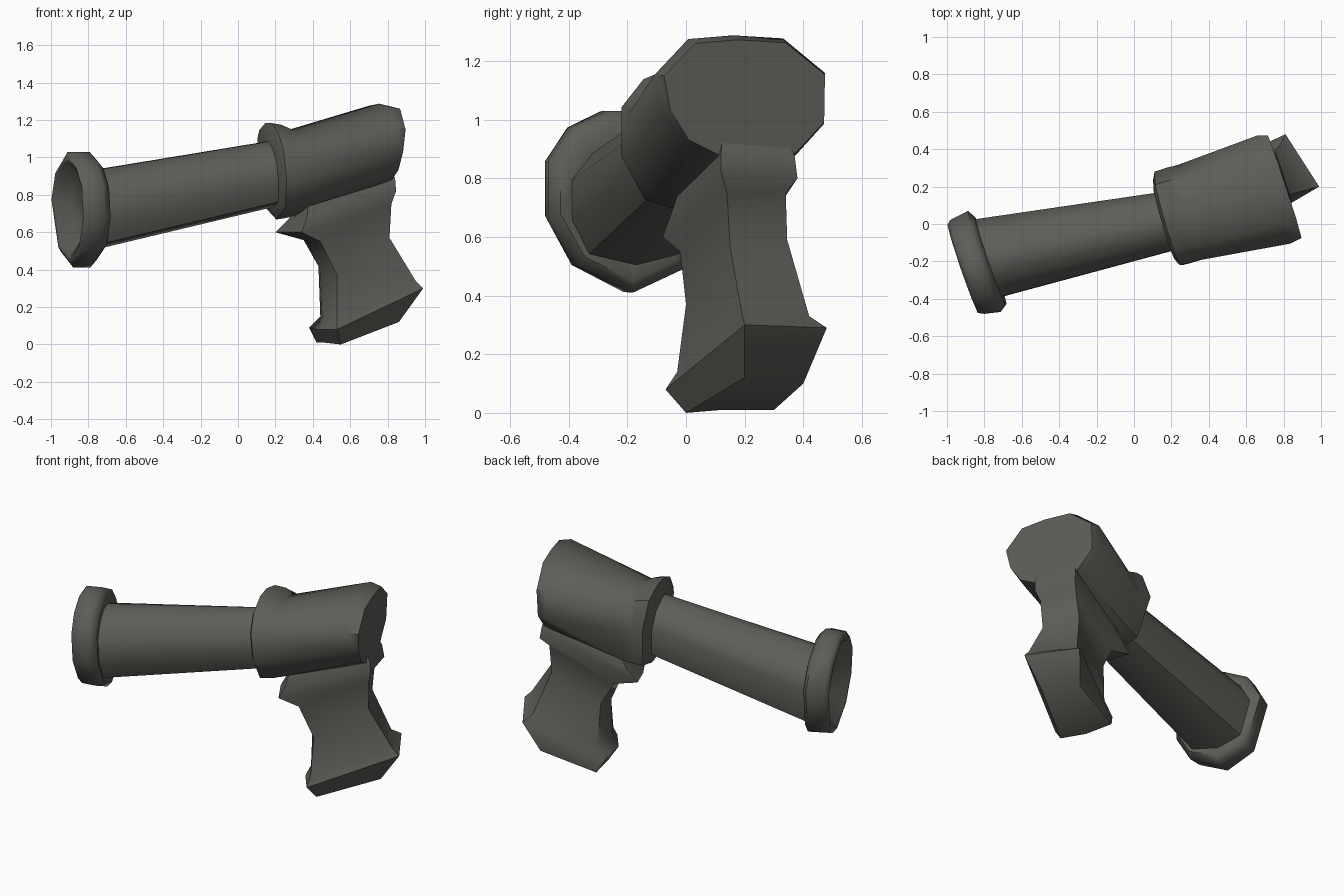
import bpy, bmesh, math
from mathutils import Vector

mat = bpy.data.materials.new("dark grey")
mat.diffuse_color = (0.11, 0.11, 0.098, 1)

# Ten-sided cross-sections for flange, barrel, motor collar and motor rear
TUBE = [(1, .2), (.66, .72), (.07, 1), (-.25, 1), (-.7, .82),
        (-1, .45), (-1, -.16), (-.64, -.7), (.07, -1), (.71, -.74)]
BARREL = [(1, .2), (.68, .75), (.07, 1), (-.25, 1), (-.66, .78),
          (-1, .35), (-1, -.3), (-.72, -.84), (.07, -1), (.76, -.82)]
COLLAR = [(1, .2), (.72, .85), (.2, 1), (-.25, 1), (-.7, .82),
          (-1, .45), (-1, -.2), (-.68, -.77), (.07, -1), (.73, -.78)]
REAR = [(.95, -.4), (.96, .42), (.48, .97), (-.1, 1.02), (-.62, .96),
        (-1, .4), (-.92, -.2), (-.7, -.7), (-.28, -1), (.6, -.93)]


def ring(c, u, v, s=1.0, prof=TUBE):
    """Section at c, spanned by sideways half-axis u and upright half-axis v."""
    c, u, v = Vector(c), Vector(u), Vector(v)
    return [c + u * a * s + v * b * s for a, b in prof]


def loft(name, rings, angle=50):
    bm = bmesh.new()
    loops = [[bm.verts.new(p) for p in r] for r in rings]
    n = len(loops[0])
    for a, b in zip(loops, loops[1:]):
        for i in range(n):
            j = (i + 1) % n
            bm.faces.new((a[i], a[j], b[j], b[i]))
    bm.faces.new(loops[0])
    bm.faces.new(loops[-1])
    bmesh.ops.recalc_face_normals(bm, faces=bm.faces)
    me = bpy.data.meshes.new(name)
    bm.to_mesh(me)
    bm.free()
    me.materials.append(mat)
    ob = bpy.data.objects.new(name, me)
    bpy.context.collection.objects.link(ob)
    bpy.ops.object.select_all(action='DESELECT')
    ob.select_set(True)
    bpy.context.view_layer.objects.active = ob
    bpy.ops.object.shade_smooth_by_angle(angle=math.radians(angle))
    return ob


# Nozzle flange with a dished front
fu, fv = (-.088, .25, 0), (-.015, 0, .29)
loft("nozzle_flange", [
    ring((-.78, -.19, .72), fu, fv, .7),
    ring((-.765, -.195, .72), fu, fv, .93),
    ring((-.80, -.20, .72), (-.085, .27, 0), (-.015, 0, .31)),
    ring((-.89, -.23, .72), (-.092, .25, 0), (-.015, 0, .308)),
    ring((-.912, -.24, .72), fu, fv, .94),
    ring((-.905, -.238, .72), fu, fv, .87),
    ring((-.83, -.213, .72), fu, fv, .66),
], 60)

# Tapered barrel
loft("barrel", [
    ring((-.79, -.185, .715), (-.06, .21, 0), (-.01, 0, .213), 1, BARREL),
    ring((.25, .03, .925), (-.04, .15, 0), (-.01, 0, .174), 1, BARREL),
])

# Motor housing with front collar and slightly chamfered rear
cu, cv = (-.07, .25, 0), (-.025, 0, .258)
loft("motor_housing", [
    ring((.165, .025, .922), cu, cv, .84, COLLAR),
    ring((.185, .03, .926), cu, cv, 1, COLLAR),
    ring((.235, .045, .925), (-.06, .255, 0), (-.02, 0, .25), 1, COLLAR),
    ring((.29, .06, .917), (-.055, .255, 0), (-.01, 0, .23), 1, COLLAR),
    ring((.745, .19, 1.07), (-.09, .295, 0), (0, 0, .213), 1, REAR),
    ring((.80, .205, 1.07), (-.092, .28, 0), (.01, 0, .198), 1, REAR),
])

# Grip: corner order is front near, front middle, front far, back far, back near
loft("grip", [
    [(.55, 0, 0), (.46, .12, .01), (.42, .30, .01), (.74, .40, .10), (.86, .20, .12)],
    [(.53, -.07, .08), (.43, .06, .08), (.38, .26, .09), (.81, .48, .29), (.99, .20, .30)],
    [(.53, -.03, .14), (.45, .09, .14), (.44, .26, .15), (.78, .42, .33), (.95, .19, .34)],
    [(.53, 0, .37), (.44, .12, .40), (.43, .24, .42), (.70, .345, .59), (.81, .15, .57)],
    [(.44, -.02, .55), (.38, .10, .55), (.35, .22, .56), (.72, .34, .75), (.82, .14, .75)],
    [(.34, -.08, .60), (.25, .07, .60), (.20, .20, .60), (.76, .38, .80), (.845, .12, .82)],
    [(.37, -.05, .68), (.30, .09, .67), (.27, .21, .67), (.75, .37, .88), (.84, .12, .89)],
    [(.38, -.01, .80), (.35, .10, .80), (.35, .20, .80), (.72, .31, .98), (.78, .13, .98)],
], 50)
